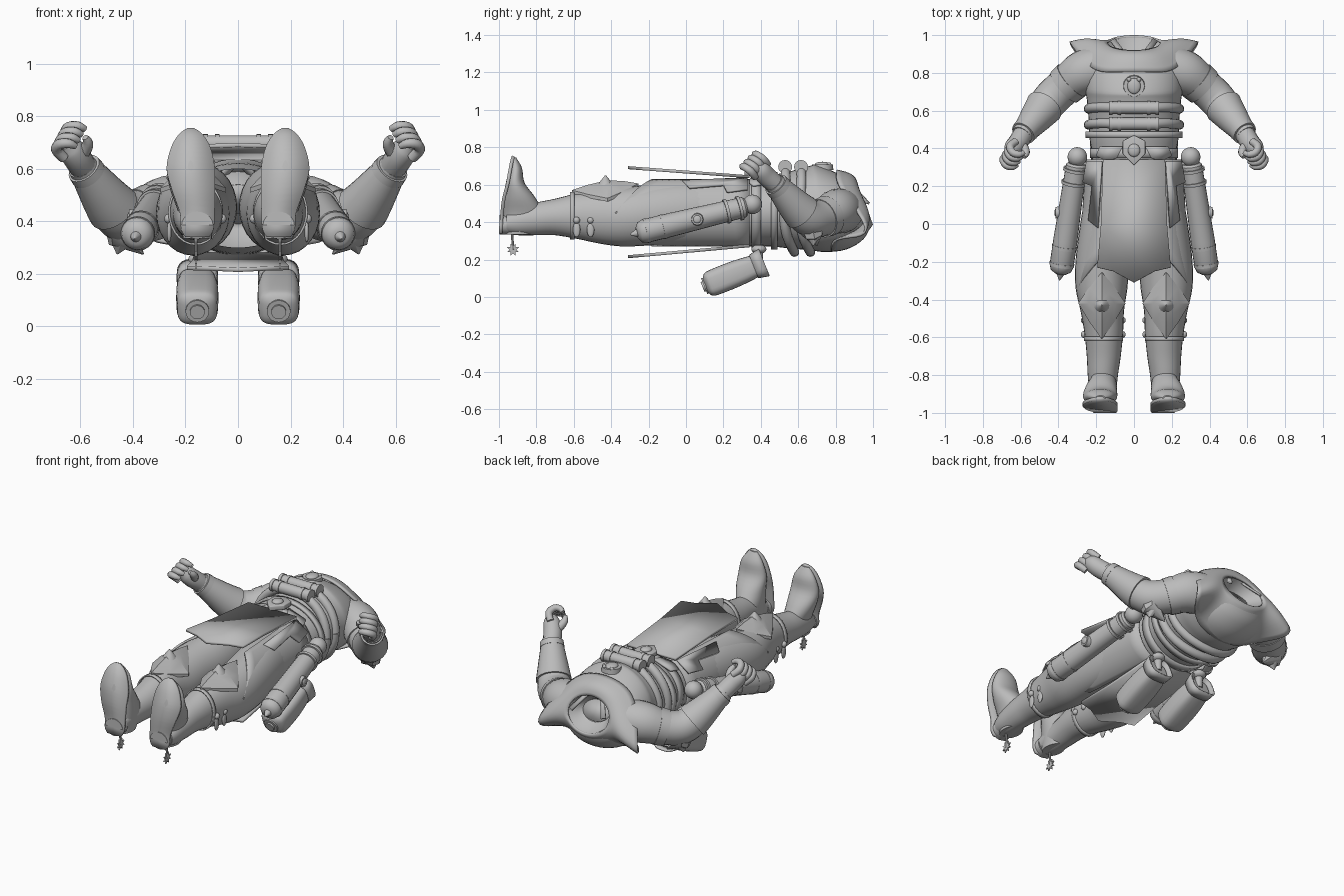
import bpy, bmesh, math
from math import sin, cos, pi
from mathutils import Vector, Matrix, Quaternion

if "Cube" in bpy.data.objects:
    bpy.data.objects.remove(bpy.data.objects["Cube"])

grey = bpy.data.materials.new("plain_grey")
grey.use_nodes = True
grey.diffuse_color = (0.5, 0.5, 0.5, 1)
grey.node_tree.nodes["Principled BSDF"].inputs["Base Color"].default_value = (0.5, 0.5, 0.5, 1)


def finish(name, bm, mirror=False, thick=0, bevel=0, sharp=40):
    bmesh.ops.recalc_face_normals(bm, faces=bm.faces)
    me = bpy.data.meshes.new(name)
    bm.to_mesh(me)
    bm.free()
    me.materials.append(grey)
    ob = bpy.data.objects.new(name, me)
    bpy.context.collection.objects.link(ob)
    if thick:
        m = ob.modifiers.new("Thickness", 'SOLIDIFY')
        m.thickness = thick
        m.offset = 0
    if bevel:
        m = ob.modifiers.new("Bevel", 'BEVEL')
        m.width, m.segments = bevel, 3
    if mirror:
        m = ob.modifiers.new("Mirror", 'MIRROR')
        m.use_mirror_merge = False
    bpy.ops.object.select_all(action='DESELECT')
    ob.select_set(True)
    bpy.context.view_layer.objects.active = ob
    bpy.ops.object.shade_smooth_by_angle(angle=math.radians(sharp))
    return ob


def skin(name, rings, closed=True, cap=True, **kw):
    """Join successive rows of points into a surface."""
    bm = bmesh.new()
    rows = [[bm.verts.new(p) for p in r] for r in rings]
    n = len(rows[0])
    for a, b in zip(rows, rows[1:]):
        for i in range(n if closed else n - 1):
            j = (i + 1) % n
            bm.faces.new((a[i], a[j], b[j], b[i]))
    if cap and closed:
        bm.faces.new(rows[0])
        bm.faces.new(rows[-1])
    return finish(name, bm, **kw)


def curve(stops, n=5):
    """Catmull-Rom smoothing through tuples of numbers."""
    s = [stops[0]] + list(stops) + [stops[-1]]
    out = []
    for a, b, c, d in zip(s, s[1:], s[2:], s[3:]):
        for k in range(n):
            t = k / n
            out.append([0.5 * (2*q + (r-p)*t + (2*p-5*q+4*r-w)*t*t + (3*q-p-3*r+w)*t**3)
                        for p, q, r, w in zip(a, b, c, d)])
    return out + [list(stops[-1])]


def oval(n=32):
    return [(cos(2*pi*i/n), sin(2*pi*i/n)) for i in range(n)]


def tube(name, path, n=16, smooth=5, **kw):
    """Round limb through (x, y, z, radius) stops."""
    pts = curve(path, smooth)
    rings, q, last = [], None, None
    for i, p in enumerate(pts):
        t = (Vector(pts[min(i+1, len(pts)-1)][:3]) - Vector(pts[max(i-1, 0)][:3])).normalized()
        q = t.to_track_quat('Z', 'Y') if q is None else last.rotation_difference(t) @ q
        last = t
        rings.append([Vector(p[:3]) + q @ Vector((c*p[3], s*p[3], 0)) for c, s in oval(n)])
    return skin(name, rings, **kw)


def plate(name, outline, height, thick=0.012, **kw):
    """Flat outline in x, y draped at the given height rule."""
    bm = bmesh.new()
    bm.faces.new([bm.verts.new((x, y, height(x, y))) for x, y in outline])
    return finish(name, bm, thick=thick, **kw)


def ball(name, loc, size, **kw):
    bm = bmesh.new()
    bmesh.ops.create_uvsphere(bm, u_segments=20, v_segments=12, radius=1)
    m = Matrix.LocRotScale(Vector(loc), Quaternion(), Vector(size))
    bmesh.ops.transform(bm, matrix=m, verts=bm.verts)
    return finish(name, bm, **kw)


def body_ring(hw, zb, zt, yb, yt):
    return [(hw*c, yb + (yt-yb)*(s+1)/2, (zb+zt)/2 + (zt-zb)/2*s) for c, s in oval(40)]


# Torso, hollow at the neck
torso = [(.22, .30, .60, -.02, -.02), (.235, .28, .62, .15, .15), (.22, .27, .63, .34, .34),
         (.235, .27, .65, .45, .45), (.24, .26, .67, .55, .55), (.25, .25, .70, .66, .66),
         (.26, .24, .705, .75, .70), (.25, .255, .665, .86, .80), (.2, .31, .62, .95, .87), (.14, .39, .59, .99, .91)]
skin("torso", [body_ring(*r) for r in curve(torso, 4)], cap=False)
skin("neck_lining", [body_ring(.09, .43, .54, .91, .84), body_ring(.11, .40, .57, .95, .87),
                     body_ring(.14, .39, .59, .99, .91)], cap=False)
plate("neck_base", [(.09*c, .875 - .035*s) for c, s in oval(20)], lambda x, y: .485 - (y - .875) * 1.5)
plate("collar_lapel", [(0, .83), (.07, .90), (.125, .965), (.1, .98), (.055, .92), (0, .87)],
      lambda x, y: .665 - .85 * (y - .82) - .3 * x, mirror=True)

# Shoulder mantle with swept side tips
def mantle_row(t):
    row = []
    for c, s in oval(64):
        tip = abs(c)**7
        a = Vector((.14*c, .955 - .04*s, .49 + .10*s))
        b = Vector((.28*c + .06*c*tip, .79 + .015*s + .17*tip, .46 + .215*s - .10*tip))
        p = a.lerp(b, t)
        p += sin(pi*t) * Vector((0, .028 - .01*tip, .014*s))
        row.append(p)
    return row
skin("shoulder_mantle", [mantle_row(i/8) for i in range(9)], cap=False, thick=.012)

# Waist belt, hoses and chest canisters
def band(name, y0, y1, hw, zb, zt, **kw):
    skin(name, [body_ring(hw, zb, zt, y, y) for y in (y0, y1)], cap=False, thick=.015, **kw)
band("belt", .35, .40, .226, .262, .645)
band("ribbed_waist", .455, .49, .25, .26, .66)
for y, nm in ((.53, "lower"), (.615, "upper")):
    tube(nm + "_hose", [(.24*c, y - .03*(1-s)*c*c + .025*(1-s), .468 + .228*s, .026)
                        for c, s in oval(36) + [(1, 0)]], 12, 1)
    tube(nm + "_canister", [(-.13, y, .695, .033), (.13, y, .695, .033)], 20, 1)
    for x in (.07, .115):
        tube(nm + "_canister_collar", [(x, y, .695, .037), (x + .018, y, .695, .037)], 20, 1, mirror=True)

# Chest medallion and buckle
tube("medallion", [(0, .73, .68, .058), (0, .73, .708, .055)], 28, 1)
ball("medallion_boss", (0, .73, .708), (.035, .042, .015))
ball("medallion_ear", (.026, .765, .708), (.012, .012, .012), mirror=True)
plate("belt_buckle", [(-.06, .44), (0, .47), (.06, .44), (.06, .37), (0, .31), (-.06, .37)],
      lambda x, y: .665, .03, bevel=.006)
ball("buckle_boss", (0, .39, .68), (.032, .035, .016))
plate("belt_lappet", [(.06, .41), (.18, .41), (.2, .36), (.14, .33), (.09, .35)],
      lambda x, y: .665 - .35*x, .012, mirror=True)

# Hanging tabards
outline = [(-.165, .34), (.165, .34), (.175, .0), (.195, -.23), (.11, -.25), (0, -.31), (-.11, -.25), (-.195, -.23), (-.175, 0)]
plate("front_tabard", outline, lambda x, y: .668 - .075*y, .016)
plate("back_tabard", outline, lambda x, y: .243 + .09*y, .016)

# Coat sides ending in a point
def coat_row(t):
    row = []
    for i in range(17):
        a = (i/8 - 1) * 1.25
        y = .34 - t * (.52 + .20 * (1 - abs(i/8 - 1)))
        x = .165*cos(a) + .085 + .065*(.34 - y)
        row.append((x, y, .45 + .185*sin(a)))
    return row
skin("coat_side", [coat_row(i/8) for i in range(9)], closed=False, thick=.012, mirror=True)
plate("hip_flap", [(.17, .33), (.25, .33), (.27, .22), (.22, .2), (.24, .02), (.19, -.02)],
      lambda x, y: .635 - .75*(x - .17), .012, mirror=True)

# Legs and boots: y, centre x, half width, low z, high z
leg = [(.22, .125, .12, .30, .61), (.0, .145, .14, .285, .62), (-.2, .168, .142, .275, .60),
       (-.34, .172, .137, .27, .585), (-.46, .168, .115, .285, .575), (-.58, .16, .102, .31, .555),
       (-.70, .16, .09, .33, .525), (-.80, .165, .08, .33, .505), (-.90, .165, .07, .33, .48), (-.96, .16, .06, .34, .45)]
skin("leg", [[(cx + rx*c, y, (a+b)/2 + (b-a)/2*s) for c, s in oval(28)]
             for y, cx, rx, a, b in curve(leg, 4)], mirror=True)
foot = [(.335, .155, -.89, .08, .055), (.44, .16, -.87, .105, .07), (.53, .175, -.89, .085, .086),
        (.61, .18, -.913, .05, .09), (.69, .18, -.91, .033, .068), (.745, .178, -.92, .012, .025)]
skin("boot_foot", [[(cx + rx*c, cy + ry*s, z) for c, s in oval(24)]
                   for z, cx, cy, ry, rx in curve(foot, 4)], mirror=True)
sole = [(.34, .155, -.99, .045), (.37, .155, -.99, .062), (.43, .155, -.985, .066), (.52, .17, -.975, .082),
        (.60, .18, -.955, .092), (.68, .18, -.94, .075), (.73, .18, -.93, .045), (.752, .18, -.922, .012)]
skin("boot_sole", [[(cx - rx, y, z), (cx + rx, y, z)] for z, cx, y, rx in curve(sole, 4)],
     closed=False, thick=.018, mirror=True)
skin("boot_heel", [[(.155 + .06*c, y, .385 + .052*s) for c, s in oval(24)] for y in (-.998, -.95)], mirror=True)
skin("boot_cuff", [[(.162 + .1*c, y, .435 + .123*s) for c, s in oval(28)]
                   for y in (-.62, -.595)], cap=False, thick=.008, mirror=True)
for y in (-.585, -.51):
    for x in (.06, .265):
        ball("boot_stud", (x, y, .41), (.016, .018, .018), mirror=True)
    ball("boot_strap", (.262, y, .36), (.009, .02, .04), mirror=True)

# Diamond knee guards with a conical boss
def diamond(k, z, drop):
    pts = [(0, .165), (.065, .09), (.125, 0), (.065, -.1), (0, -.19), (-.065, -.1), (-.125, 0), (-.065, .09)]
    return [(.17 + k*x, -.42 + k*y, z + k*.1*y - drop*k*abs(x)) for x, y in pts]
skin("knee_guard", [diamond(1, .572, .5), diamond(1, .59, .5), diamond(.55, .61, .35), diamond(.08, .622, 0)],
     mirror=True, sharp=25)
tube("knee_spike", [(.17, -.43, .57, .055), (.17, -.43, .61, .035), (.17, -.43, .65, .003)], 16, 1, mirror=True)

# Spurs with a star wheel
tube("spur_stem", [(.16, -.93, .35, .007), (.16, -.925, .25, .006)], 8, 1, mirror=True)
star = [((.036 if i % 2 else .018), pi*i/8) for i in range(16)]
skin("spur_wheel", [[(x, -.925 + r*cos(a), .253 + r*sin(a)) for r, a in star] for x in (.156, .164)], mirror=True)

# Side cylinders on the hips
top, low = Vector((.305, .31, .48)), Vector((.383, -.22, .352))
def hip_tube(name, stops, n=20):
    tube(name, [(*top.lerp(low, t), r) for t, r in stops], n, 1, mirror=True)
hip_tube("hip_cylinder", [(-.02, .045), (0, .055), (.75, .064), (1.0, .064), (1.05, .055), (1.08, .03)])
for t in (.03, .16, .8, .97):
    hip_tube("hip_cylinder_band", [(t, .066), (t + .03, .066)])
hip_tube("hip_cylinder_spike", [(1.06, .022), (1.09, .02), (1.15, .002)], 12)
ball("hip_cylinder_knob", (.3, .355, .495), (.052, .052, .052), mirror=True)
tube("hip_emblem", [(.38, .06, .415, .036), (.415, .06, .415, .03)], 20, 1, mirror=True)
ball("hip_emblem_boss", (.412, .06, .415), (.01, .022, .022), mirror=True)

# Pouches hanging at the back: distance along, half width, half depth
along, across = Vector((0, .93, .37)), Vector((0, -.37, .93))
def pouch_row(d, hw, depth):
    soft = lambda v: math.copysign(abs(v)**.6, v)
    return [Vector((.155 + hw*soft(c), .13, .07)) + along*d + across*depth*soft(s) for c, s in oval(28)]
pouch = [(-.03, .035, .035), (-.015, .066, .06), (.02, .078, .07), (.15, .08, .07), (.26, .068, .06), (.29, .055, .05)]
skin("back_pouch", [pouch_row(*r) for r in curve(pouch, 3)], mirror=True)
skin("pouch_lip", [pouch_row(.25, .071, .062), pouch_row(.31, .074, .074)], cap=False, thick=.01, mirror=True)
for r, d in ((.045, .035), (.028, .045)):
    tube("pouch_ring", [(*(Vector((.155, .13, .07)) - along*k), r) for k in (0, d)], 20, 1, mirror=True)
tube("pouch_hanger", [(.15, .39, .17, .02), (.15, .39, .28, .025)], 12, 1, mirror=True)
ball("pouch_knob", (.15, .39, .255), (.04, .04, .025), mirror=True)

# Arms with sleeves, bracers and elbow guards
tube("arm", [(.17, .83, .46, .12), (.27, .80, .455, .118), (.36, .735, .425, .1), (.44, .66, .42, .098),
             (.50, .585, .48, .086), (.55, .53, .55, .07), (.595, .47, .61, .055)], 24, mirror=True)
tube("sleeve_cuff", [(.33, .76, .435, .11), (.37, .725, .42, .106)], 24, 1, mirror=True)
tube("bracer", [(.475, .62, .45, .102), (.51, .575, .495, .09), (.58, .487, .595, .064)], 24, 2, mirror=True)
tube("bracer_cuff", [(.57, .5, .58, .07), (.587, .48, .602, .067)], 24, 1, mirror=True)
for x, y in ((.46, .68), (.36, .70)):
    tube("elbow_guard_point", [(.43, .67, .39, .085), (.44, .68, .34, .06), (x, y, .275, .003)], 8, 1, mirror=True)

# Gripping hands
tube("palm", [(.585, .48, .60, .052), (.615, .43, .645, .053), (.642, .40, .68, .048), (.658, .375, .70, .03)],
     16, mirror=True)
for k in range(4):
    o = Vector((.012, -.022, -.022)) * (k - 1.2)
    path = [(.64, .41, .68, .02), (.67, .385, .712, .021), (.657, .352, .734, .02),
            (.622, .342, .736, .018), (.597, .352, .725, .012)]
    tube("finger", [(*(Vector(p[:3]) + o), p[3]) for p in path], 10, 3, mirror=True)
tube("thumb", [(.605, .43, .64, .026), (.58, .40, .675, .024), (.572, .375, .70, .02), (.582, .355, .72, .012)],
     10, 3, mirror=True)
